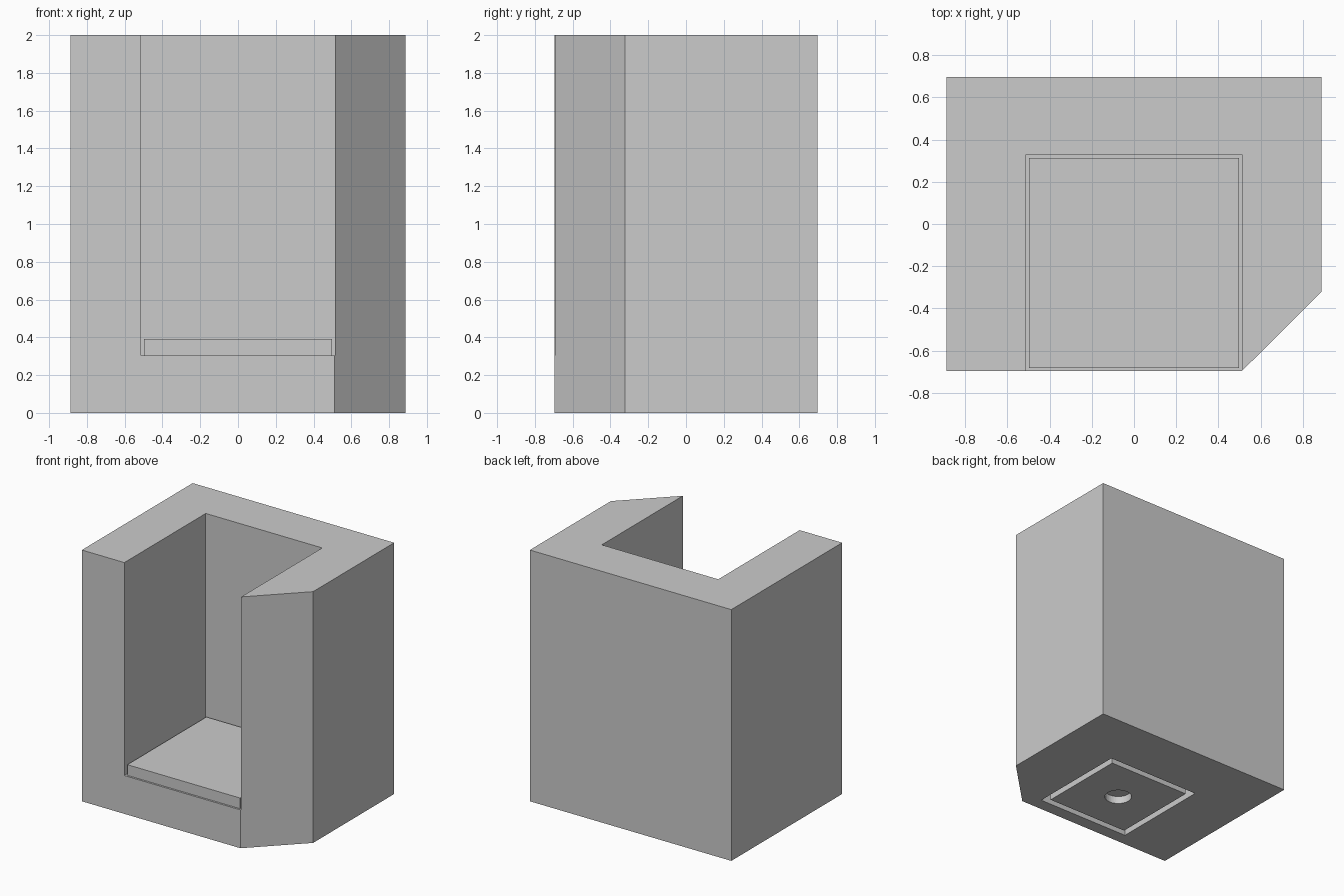
import bpy
import bmesh

cube = bpy.data.objects.get("Cube")
if cube:
    bpy.data.objects.remove(cube, do_unlink=True)

grey = bpy.data.materials.new("plain grey")
grey.use_nodes = True
color = (0.6, 0.6, 0.6, 1)
grey.diffuse_color = color
grey.node_tree.nodes["Principled BSDF"].inputs["Base Color"].default_value = color

CENTRE_Y = -0.185
FLOOR = 0.305


def prism(name, outline, z0, z1):
    """Extrude a flat outline from z0 up to z1."""
    bm = bmesh.new()
    base = bm.faces.new([bm.verts.new((x, y, z0)) for x, y in outline])
    top = bmesh.ops.extrude_face_region(bm, geom=[base])["geom"]
    verts = [v for v in top if isinstance(v, bmesh.types.BMVert)]
    bmesh.ops.translate(bm, verts=verts, vec=(0, 0, z1 - z0))
    bmesh.ops.recalc_face_normals(bm, faces=bm.faces)
    mesh = bpy.data.meshes.new(name)
    bm.to_mesh(mesh)
    bm.free()
    mesh.materials.append(grey)
    obj = bpy.data.objects.new(name, mesh)
    bpy.context.collection.objects.link(obj)
    return obj


def rect(half, y0, y1):
    return [(-half, y0), (half, y0), (half, y1), (-half, y1)]


def square(half):
    return rect(half, CENTRE_Y - half, CENTRE_Y + half)


def boolean(target, tool, operation):
    """Combine the tool into the target and discard it."""
    mod = target.modifiers.new(operation, "BOOLEAN")
    mod.operation = operation
    mod.solver = "EXACT"
    mod.object = tool
    bpy.context.view_layer.objects.active = target
    bpy.ops.object.modifier_apply(modifier=mod.name)
    bpy.data.objects.remove(tool, do_unlink=True)


# Housing: block with one chamfered corner, open at the top and front
housing = prism("housing", [(-0.887, -0.697), (0.51, -0.697), (0.887, -0.322),
                            (0.887, 0.697), (-0.887, 0.697)], 0, 2)
boolean(housing, prism("cavity", rect(0.513, -1, 0.327), FLOOR, 2.2), "DIFFERENCE")
boolean(housing, prism("floor_opening", square(0.41), -0.2, 0.5), "DIFFERENCE")

# Insert: tray plate with a plug that drops through the floor opening
insert = prism("insert", square(0.497), FLOOR, 0.39)
boolean(insert, prism("plug", square(0.36), 0, 0.35), "UNION")

# Round blind hole under the plug
bpy.ops.mesh.primitive_cylinder_add(vertices=48, radius=0.1, depth=0.12,
                                    location=(0, CENTRE_Y, 0))
boolean(insert, bpy.context.object, "DIFFERENCE")
